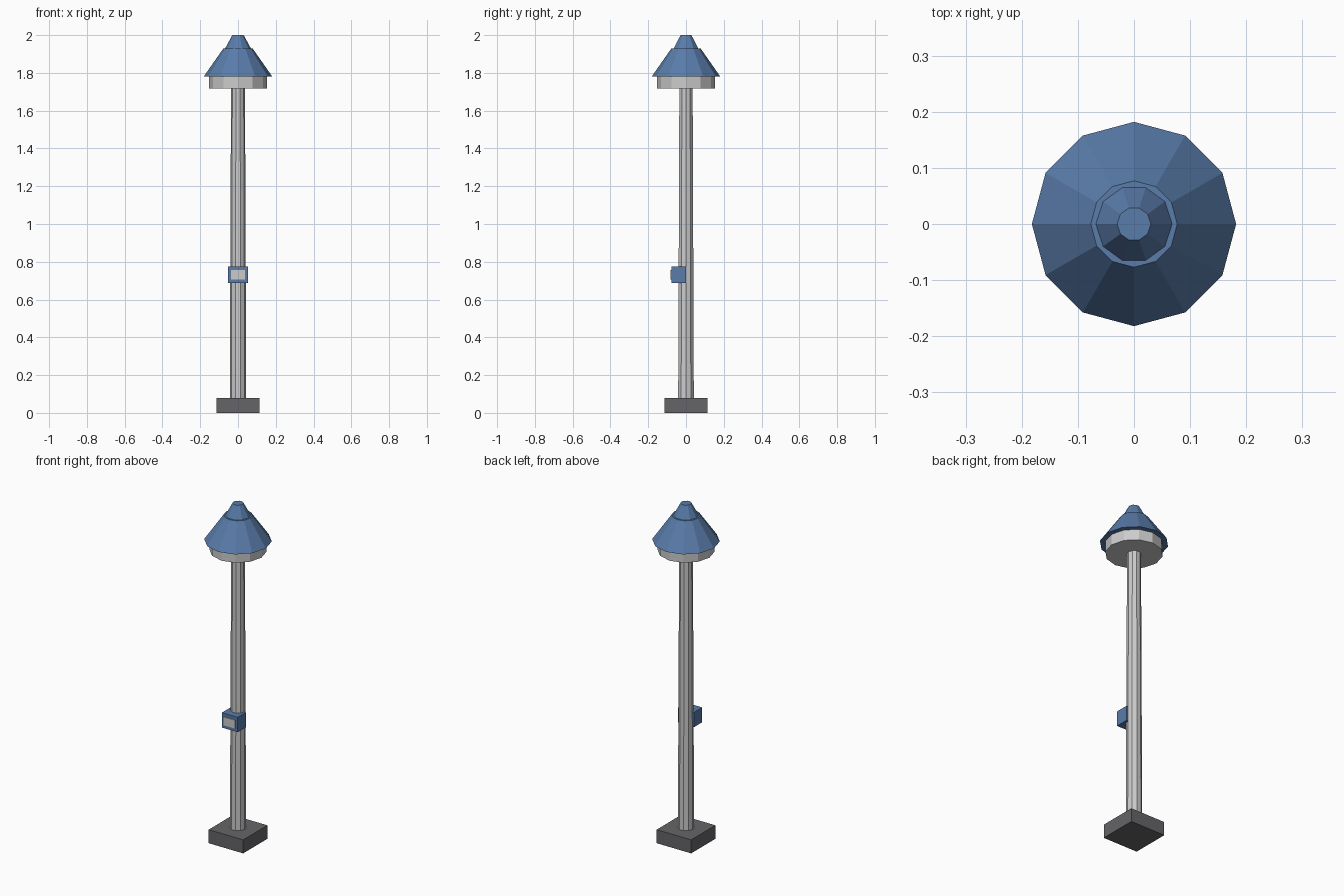
import bpy

if "Cube" in bpy.data.objects:
    bpy.data.objects.remove(bpy.data.objects["Cube"])


def material(name, rgb):
    m = bpy.data.materials.new(name)
    m.diffuse_color = (*rgb, 1)
    m.use_nodes = True
    m.node_tree.nodes["Principled BSDF"].inputs["Base Color"].default_value = m.diffuse_color
    return m


blue = material("blue_paint", (0.10, 0.20, 0.40))
dark = material("dark_footing", (0.13, 0.13, 0.14))


def finish(name, mat):
    ob = bpy.context.object
    ob.name = name
    if mat:
        ob.data.materials.append(mat)
    return ob


def box(name, x, y, z, mat=None):
    """Box from (min, max) ranges."""
    bpy.ops.mesh.primitive_cube_add(size=1, location=[sum(r) / 2 for r in (x, y, z)])
    bpy.context.object.scale = [r[1] - r[0] for r in (x, y, z)]
    bpy.ops.object.transform_apply(location=False, rotation=False, scale=True)
    return finish(name, mat)


def frustum(name, sides, r0, r1, z0, z1, mat=None, turn=0.0):
    """Closed tapered prism around the z axis; turn puts a corner on the x axis."""
    bpy.ops.mesh.primitive_cone_add(vertices=sides, radius1=r0, radius2=r1, depth=z1 - z0,
                                    location=(0, 0, (z0 + z1) / 2), rotation=(0, 0, turn))
    return finish(name, mat)


TENTH = 3.14159265 / 10

# Footing and tapered post
box("base", (-0.113, 0.113), (-0.113, 0.113), (0, 0.08), dark)
frustum("post", 10, 0.0435, 0.037, 0.08, 1.72, turn=TENTH)

# Lamp head: diffuser, conical shade, cap
frustum("diffuser", 12, 0.153, 0.153, 1.717, 1.78)
frustum("shade", 12, 0.182, 0.077, 1.78, 1.93, blue)
frustum("cap", 10, 0.068, 0.030, 1.93, 2.0, blue, turn=TENTH)

# Control box with a raised front panel
box("control_box", (-0.052, 0.052), (-0.077, 0), (0.687, 0.775), blue)
box("control_panel", (-0.038, 0.038), (-0.082, -0.07), (0.706, 0.756))
